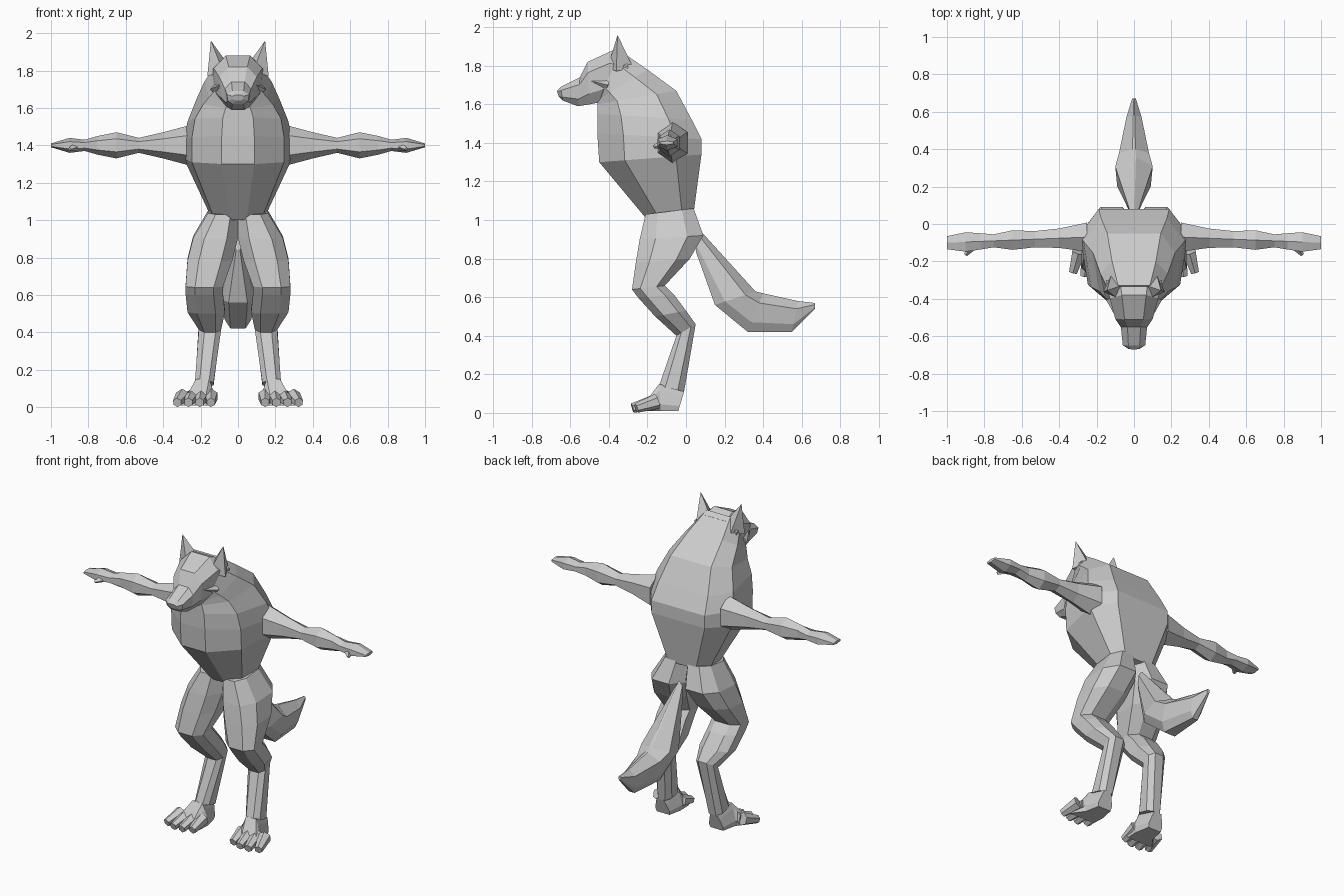
import bpy, bmesh
from math import cos, sin, tau
from mathutils import Matrix, Vector

cube = bpy.data.objects.get("Cube")
if cube:
    bpy.data.objects.remove(cube)

grey = (.6, .6, .6, 1)
fur = bpy.data.materials.new("grey fur")
fur.use_nodes = True
fur.diffuse_color = grey
fur.node_tree.nodes["Principled BSDF"].inputs["Base Color"].default_value = grey


def finish(name, bm, side):
    """Mirror the part when it belongs to the other side and add it to the scene."""
    bmesh.ops.scale(bm, vec=(side, 1, 1), verts=bm.verts)
    bmesh.ops.recalc_face_normals(bm, faces=bm.faces)
    mesh = bpy.data.meshes.new(name)
    bm.to_mesh(mesh)
    bm.free()
    mesh.materials.append(fur)
    part = bpy.data.objects.new(name, mesh)
    bpy.context.collection.objects.link(part)


def loft(name, rings, side=1):
    """Skin a row of equal rings of points and cap both ends."""
    bm = bmesh.new()
    loops = [[bm.verts.new(point) for point in ring] for ring in rings]
    for lower, upper in zip(loops, loops[1:]):
        for i in range(len(lower)):
            bm.faces.new((lower[i - 1], lower[i], upper[i], upper[i - 1]))
    bm.faces.new(loops[0])
    bm.faces.new(loops[-1])
    finish(name, bm, side)


def section(shape, front_y, front_z, back_y, back_z, half_width, centre_x=0):
    """Octagon slanted from a front point to a back point; shape gives the width share."""
    front = Vector((centre_x, front_y, front_z))
    back = Vector((centre_x, back_y, back_z))
    spine = [front.lerp(back, step) for step in (0, .25, .75, 1)]
    offsets = [Vector((half_width * share, 0, 0)) for share in shape]
    left = [point + offset for point, offset in zip(spine, offsets)]
    right = [point - offset for point, offset in zip(spine, offsets)]
    return left + right[::-1]


def body_part(name, shape, rows, side=1):
    loft(name, [section(shape, *row) for row in rows], side)


def spike(name, base, tip, base_radius, tip_radius, sides, side):
    """Faceted cone between two points."""
    base, tip = Vector(base), Vector(tip)
    axis = tip - base
    turn = axis.to_track_quat("Z", "Y").to_matrix().to_4x4()
    place = Matrix.Translation((base + tip) / 2) @ turn
    bm = bmesh.new()
    bmesh.ops.create_cone(bm, cap_ends=True, segments=sides, radius1=base_radius,
                          radius2=tip_radius, depth=axis.length, matrix=place)
    finish(name, bm, side)


def arm_ring(x, half_depth, half_height):
    """Hexagon with a ridge on top; the arm drifts forward towards the hand."""
    angles = [tau * i / 6 for i in range(6)]
    return [(x, half_depth * sin(a) - .06 - .04 * x, 1.4 + half_height * cos(a))
            for a in angles]


# Torso, from the waist over the hunched back to the crown
body_part("torso", (.3, .85, 1, .65), (
    (-.2, 1, .04, 1.04, .15),
    (-.45, 1.3, .08, 1.34, .29),
    (-.46, 1.45, .08, 1.42, .29),
    (-.46, 1.55, .03, 1.52, .27),
    (-.46, 1.6, -.05, 1.67, .22),
    (-.46, 1.62, -.2, 1.78, .18),
    (-.47, 1.65, -.33, 1.87, .13)))

# Head, from the skull forward to the nose
body_part("head", (.5, .9, 1, .5), (
    (-.3, 1.64, -.3, 1.85, .15),
    (-.45, 1.61, -.38, 1.88, .13),
    (-.5, 1.6, -.51, 1.82, .1),
    (-.56, 1.59, -.55, 1.74, .07),
    (-.64, 1.62, -.65, 1.69, .06),
    (-.66, 1.64, -.67, 1.67, .03)))

# Tail with a ridge on top
body_part("tail", (.5, .9, 1, .1), (
    (.05, .84, .07, .95, .02),
    (.15, .56, .36, .63, .1),
    (.32, .42, .4, .62, .08),
    (.55, .42, .58, .58, .04),
    (.67, .54, .67, .57, .01)))

leg_rows = (
    (-.21, 1.03, .04, 1.06, .08, .08),
    (-.24, .9, .09, .92, .12, .12),
    (-.26, .78, .02, .8, .12, .15),
    (-.28, .64, -.11, .66, .1, .18),
    (-.25, .6, -.06, .61, .1, .18),
    (-.16, .5, 0, .53, .1, .17),
    (-.05, .4, .05, .46, .06, .15),
    (-.14, .14, -.01, .11, .05, .18))

foot_rows = (
    (-.04, .01, -.01, .11, .05, .19),
    (-.13, .01, -.14, .15, .07, .19),
    (-.21, .01, -.2, .07, .1, .22))

arm_rows = (
    (.25, .09, .11), (.4, .06, .07), (.53, .05, .04), (.65, .06, .07),
    (.75, .04, .05), (.82, .05, .03), (.9, .06, .04), (1, .04, .01))

for label, side in (("left", 1), ("right", -1)):
    # Leg with its backward hock, and the foot wedge
    body_part(label + "_leg", (.5, 1, 1, .5), leg_rows, side)
    body_part(label + "_foot", (.9, 1, .7, .5), foot_rows, side)

    # Four toes that fan outward
    for i in range(4):
        spread = i - 1.5
        reach = -.28 + .01 * spread * spread
        spike(f"{label}_toe_{i + 1}", (.22 + .05 * spread, -.15, .06),
              (.235 + .06 * spread, reach, .025), .04, .025, 6, side)

    # Arm, hand and thumb
    loft(label + "_arm", [arm_ring(*row) for row in arm_rows], side)
    spike(label + "_thumb", (.85, -.1, 1.4), (.9, -.165, 1.38), .03, .01, 4, side)

    # Ear and cheek tuft
    spike(label + "_ear", (.1, -.34, 1.79), (.145, -.355, 1.96), .07, 0, 4, side)
    spike(label + "_cheek", (.09, -.4, 1.7), (.08, -.53, 1.73), .06, 0, 4, side)
